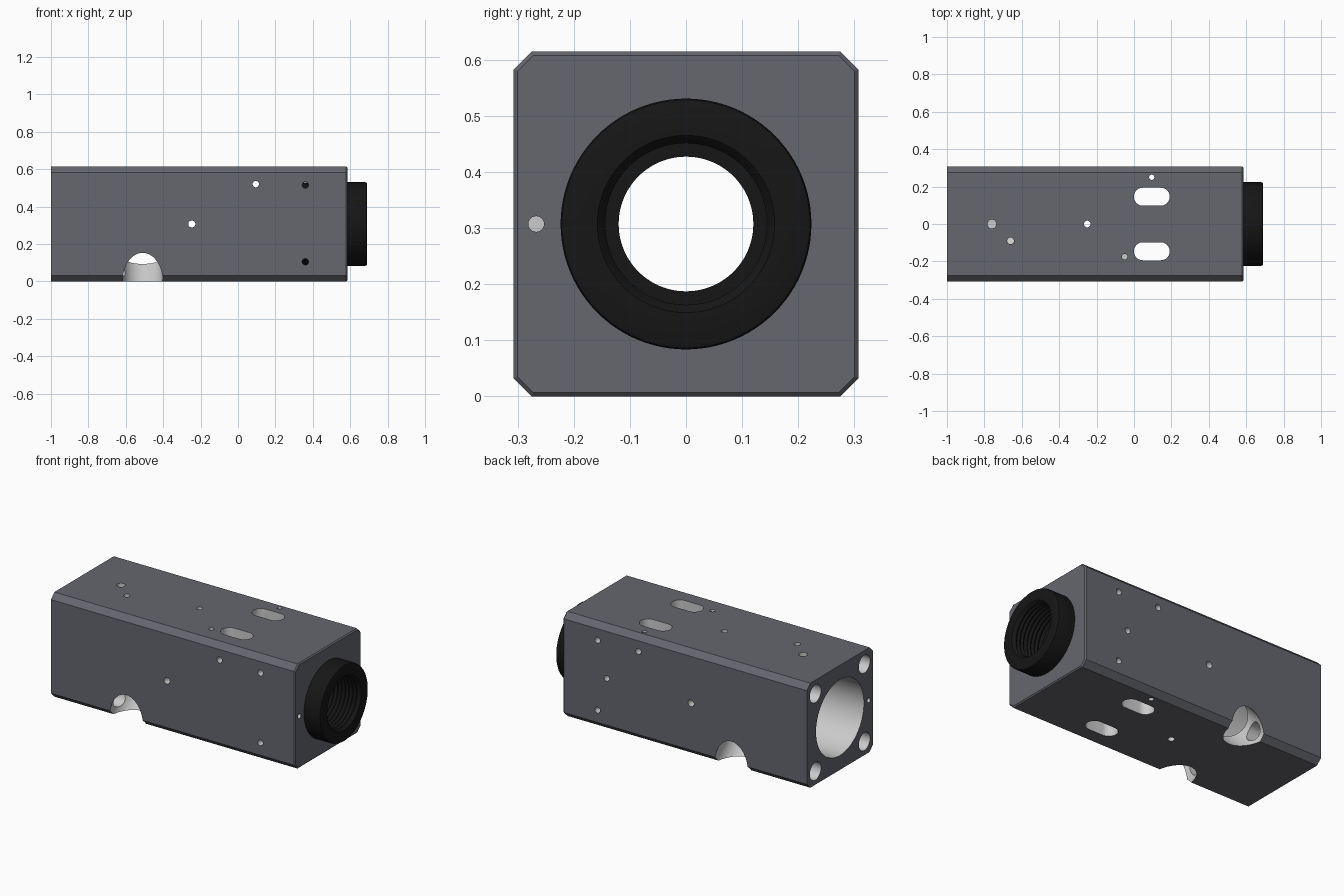
import bpy, bmesh, math
from mathutils import Vector

if "Cube" in bpy.data.objects:
    bpy.data.objects.remove(bpy.data.objects["Cube"])

H = 0.307            # half width of the block, also the axis height
C = 0.032            # chamfer along the long edges
BORE = 0.222


def material(name, rgb):
    m = bpy.data.materials.new(name)
    m.diffuse_color = (*rgb, 1)
    m.use_nodes = True
    m.node_tree.nodes["Principled BSDF"].inputs["Base Color"].default_value = m.diffuse_color
    return m


def make_object(name, bm):
    bmesh.ops.recalc_face_normals(bm, faces=bm.faces)
    me = bpy.data.meshes.new(name)
    bm.to_mesh(me)
    bm.free()
    ob = bpy.data.objects.new(name, me)
    bpy.context.collection.objects.link(ob)
    return ob


def smooth(ob):
    bpy.ops.object.select_all(action='DESELECT')
    ob.select_set(True)
    bpy.context.view_layer.objects.active = ob
    bpy.ops.object.shade_smooth_by_angle(angle=math.radians(30))


def loft(name, rings, closed=False):
    bm = bmesh.new()
    loops = [[bm.verts.new(p) for p in ring] for ring in rings]
    n = len(loops[0])
    pairs = list(zip(loops, loops[1:]))
    if closed:
        pairs.append((loops[-1], loops[0]))
    for a, b in pairs:
        for i in range(n):
            j = (i + 1) % n
            bm.faces.new((a[i], a[j], b[j], b[i]))
    if not closed:
        bm.faces.new(loops[0])
        bm.faces.new(loops[-1])
    return make_object(name, bm)


def octagon(x, inset=0):
    h, k = H - inset, H - C - inset * 0.4
    pts = [(h, -k), (h, k), (k, h), (-k, h), (-h, k), (-h, -k), (-k, -h), (k, -h)]
    return [(x, y, H + z) for y, z in pts]


def cut(shape):
    shape.hide_render = True
    mod = body.modifiers.new("cut", 'BOOLEAN')
    mod.operation = 'DIFFERENCE'
    mod.solver = 'EXACT'
    mod.object = shape
    bpy.context.view_layer.objects.active = body
    bpy.ops.object.modifier_apply(modifier=mod.name)
    bpy.data.objects.remove(shape, do_unlink=True)


def drill(start, end, r, seg=24):
    a, b = Vector(start), Vector(end)
    d = b - a
    bm = bmesh.new()
    bmesh.ops.create_cone(bm, cap_ends=True, segments=seg, radius1=r, radius2=r, depth=d.length)
    q = Vector((0, 0, 1)).rotation_difference(d.normalized())
    for v in bm.verts:
        v.co = q @ v.co + (a + b) / 2
    cut(make_object("hole_cutter", bm))


# Chamfered square block
body = loft("housing_block", [octagon(-1), octagon(0.578), octagon(0.585, 0.007)])

# Main bore along the block
drill((-1.1, 0, H), (0.7, 0, H), BORE, 96)

# Corner access pockets, screw bores behind them, and threaded front holes
for sy in (-1, 1):
    for sz in (-1, 1):
        drill((-0.51, sy * 0.42, H + sz * 0.42), (-0.51, sy * 0.1, H + sz * 0.1), 0.108, 64)
        y, z = sy * 0.2275, H + sz * 0.2275
        drill((-1.1, y, z), (-0.5, y, z), 0.052, 32)
        drill((0.45, y, z), (0.7, y, z), 0.016)

# Pin holes in the end faces
drill((0.5, -0.267, H), (0.7, -0.267, H), 0.014)
drill((-1.1, -0.267, H), (-0.9, -0.267, H), 0.014)
drill((-1.1, -0.1, 0.567), (-0.9, -0.1, 0.567), 0.016)

# Two rounded slots through top and bottom
for sy in (-1, 1):
    outline = []
    for cx, a0 in ((0.143, -90), (0.047, 90)):
        for i in range(17):
            t = math.radians(a0 + i * 180 / 16)
            outline.append((cx + 0.048 * math.cos(t), sy * 0.146 + 0.048 * math.sin(t)))
    cut(loft("slot_cutter", [[(x, y, z) for x, y in outline] for z in (-0.1, 0.75)]))

# Cross holes through both long sides and through top and bottom
for x, z, r in ((0.095, 0.52, 0.017), (0.36, 0.515, 0.017), (0.36, 0.105, 0.017), (-0.247, H, 0.019)):
    drill((x, -0.4, z), (x, 0.4, z), r)
for x, y, r in ((0.095, 0.25, 0.014), (-0.25, 0, 0.018)):
    drill((x, y, -0.1), (x, y, 0.75), r)

# Single-sided holes in the back and the top
drill((0.3, 0.2, H), (0.3, 0.4, H), 0.017)
for x, y, r in ((-0.05, -0.175, 0.015), (-0.76, 0, 0.024), (-0.66, -0.09, 0.018)):
    drill((x, y, 0.47), (x, y, 0.75), r)

# Dark outer skin, light machined surfaces inside
body.data.materials.clear()
body.data.materials.append(material("dark_finish", (0.13, 0.135, 0.155)))
body.data.materials.append(material("bare_metal", (0.6, 0.6, 0.63)))
for p in body.data.polygons:
    c, n = p.center, p.normal
    y, z = abs(c.y), abs(c.z - H)
    outer = max(y, z) > H - 0.0005 or y + z > 2 * H - C - 0.001
    end = (c.x > 0.5779 and n.x > 0.3) or c.x < -0.9995
    p.material_index = 0 if outer or end else 1
smooth(body)

# Black adapter tube with an internal thread
profile = [(0.25, 0.12), (0.25, BORE - 0.001), (0.585, BORE - 0.001), (0.585, 0.2235),
           (0.682, 0.2235), (0.688, 0.221), (0.69, 0.216), (0.69, 0.158), (0.684, 0.152)]
for i in range(7):
    x = 0.672 - i * 0.024
    profile += [(x, 0.144), (x - 0.012, 0.153)]
profile += [(0.5, 0.144), (0.5, 0.12)]
seg = 96
rings = []
for x, r in profile:
    rings.append([(x, r * math.cos(2 * math.pi * i / seg), H + r * math.sin(2 * math.pi * i / seg))
                  for i in range(seg)])
tube = loft("adapter_tube", rings, closed=True)
tube.data.materials.append(material("black", (0.008, 0.008, 0.008)))
smooth(tube)
